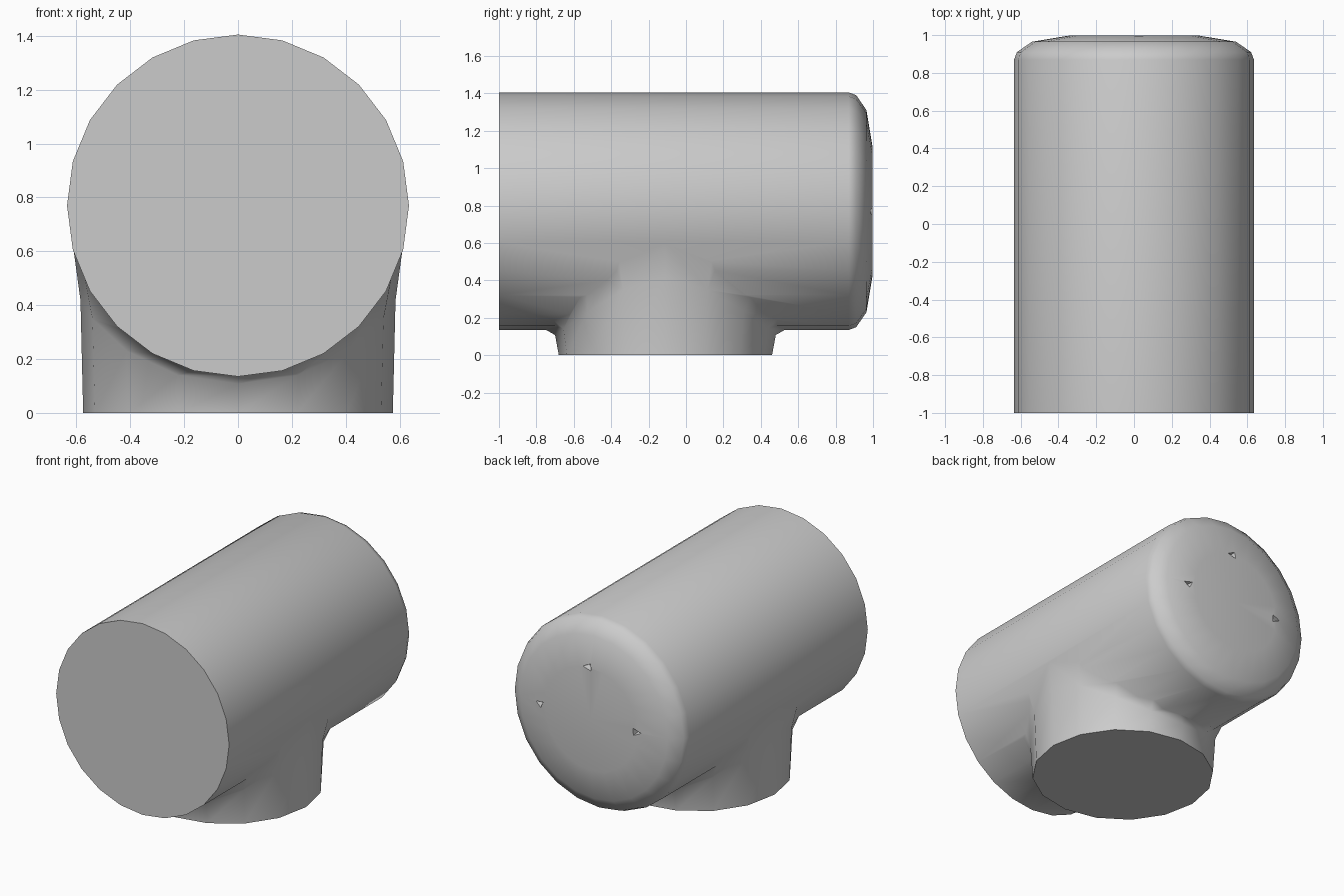
import bpy, bmesh
from math import sin, cos, pi, sqrt, radians
from mathutils import Matrix

cube = bpy.data.objects.get("Cube")
if cube:
    bpy.data.objects.remove(cube, do_unlink=True)

PIPE_R, AXIS_Z, NECK_Y = 0.635, 0.77, -0.11

grey = bpy.data.materials.new("plain_grey")
grey.use_nodes = True
grey.diffuse_color = (0.6, 0.6, 0.6, 1)
grey.node_tree.nodes["Principled BSDF"].inputs["Base Color"].default_value = grey.diffuse_color


def loft(name, rings):
    """Closed solid skinned through equally sized rings of points."""
    bm = bmesh.new()
    loops = [[bm.verts.new(p) for p in ring] for ring in rings]
    n = len(loops[0])
    for a, b in zip(loops, loops[1:]):
        for i in range(n):
            j = (i + 1) % n
            bm.faces.new((a[i], a[j], b[j], b[i]))
    bm.faces.new(loops[0])
    bm.faces.new(loops[-1])
    bmesh.ops.recalc_face_normals(bm, faces=bm.faces)
    mesh = bpy.data.meshes.new(name)
    bm.to_mesh(mesh)
    bm.free()
    mesh.materials.append(grey)
    obj = bpy.data.objects.new(name, mesh)
    bpy.context.collection.objects.link(obj)
    return obj


def angles(n):
    return [2 * pi * i / n for i in range(n)]


# Horizontal pipe with a flat front and a softly domed back
profile = [(PIPE_R, -1), (PIPE_R, 0.87), (0.62, 0.91), (0.54, 0.965), (0.34, 0.998)]
pipe = loft("pipe_body", [[(r * sin(t), y, AXIS_Z + r * cos(t)) for t in angles(24)]
                          for r, y in profile])
bm = bmesh.new()
bm.from_mesh(pipe.data)
back = max(bm.faces, key=lambda f: f.calc_center_median().y)
bmesh.ops.poke(bm, faces=[back])
bm.to_mesh(pipe.data)
bm.free()


# Neck below, flaring out where it meets the pipe
def underside(x, r=PIPE_R):
    return AXIS_Z - sqrt(max(r * r - x * x, 0))


def neck_ring(rx, ry, height):
    return [(rx * cos(t), NECK_Y + ry * sin(t), height(rx * cos(t))) for t in angles(16)]


neck = loft("neck", [
    neck_ring(0.575, 0.57, lambda x: 0),
    neck_ring(0.585, 0.59, lambda x: 0.8 * underside(x)),
    neck_ring(0.618, 0.65, lambda x: underside(x, 0.628)),
    neck_ring(0.5, 0.5, lambda x: AXIS_Z),
])


def combine(target, other, operation):
    mod = target.modifiers.new(operation.lower(), "BOOLEAN")
    mod.object, mod.operation, mod.solver = other, operation, "EXACT"
    bpy.context.view_layer.objects.active = target
    bpy.ops.object.modifier_apply(modifier=mod.name)
    bpy.data.objects.remove(other, do_unlink=True)


combine(pipe, neck, "UNION")

# Three small triangular nicks in the domed back
for x, z, turn in [(0.38, 0.77, 0.3), (0.02, 1.11, 2.0), (-0.33, 0.77, 1.0)]:
    nick = loft("nick_cutter", [
        [(x + r * cos(t + turn), y, z + 0.7 * r * sin(t + turn)) for t in angles(3)]
        for r, y in [(0.05, 1.02), (0.02, 0.96)]])
    nick.hide_render = True
    combine(pipe, nick, "DIFFERENCE")

# Smooth shading with crisp rims
bpy.ops.object.select_all(action="DESELECT")
pipe.select_set(True)
bpy.context.view_layer.objects.active = pipe
bpy.ops.object.shade_smooth_by_angle(angle=radians(45))
